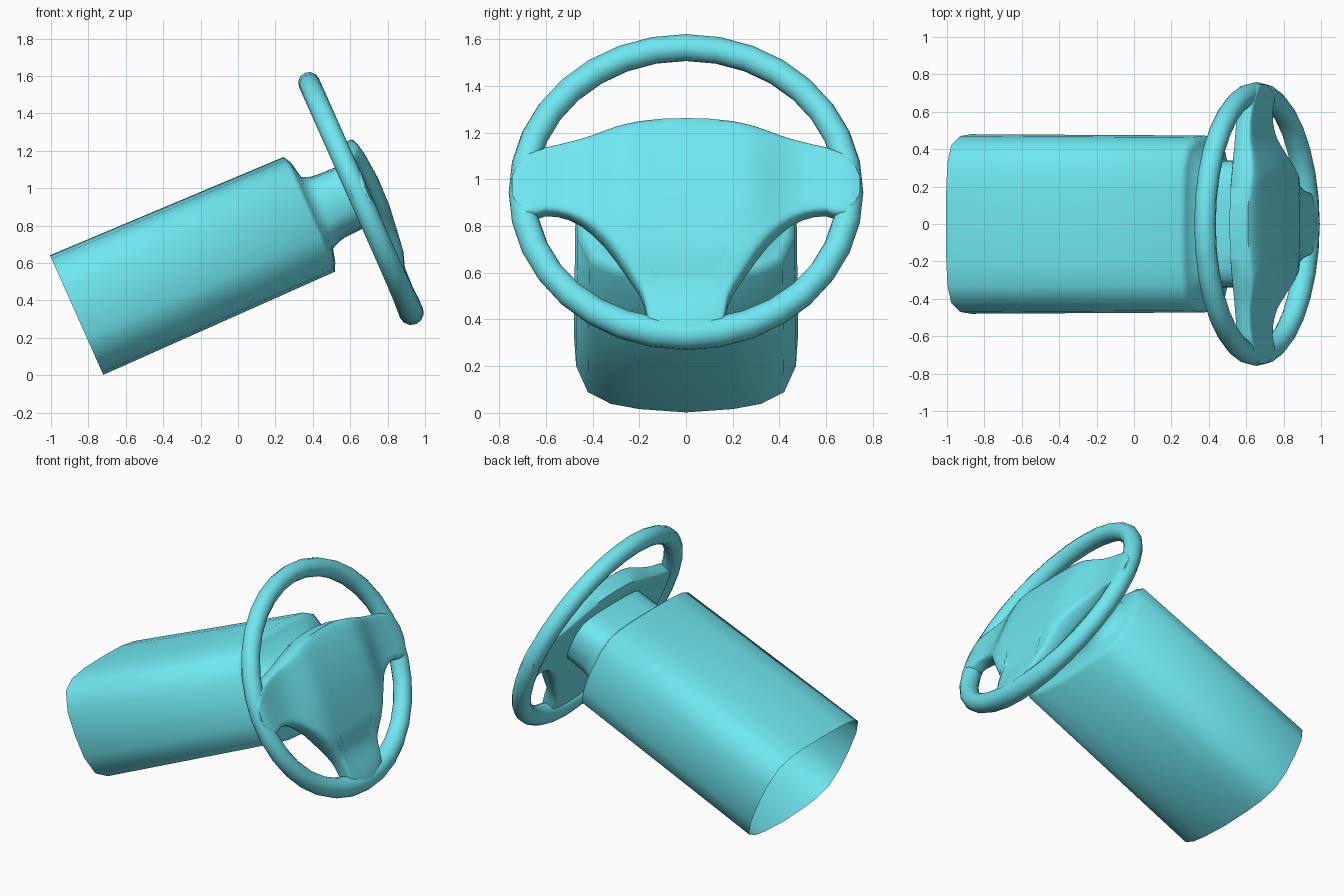
import bpy, bmesh
from math import sin, cos, pi, radians
from mathutils import Vector

if "Cube" in bpy.data.objects:
    bpy.data.objects.remove(bpy.data.objects["Cube"])

TILT = radians(24)
CENTRE = Vector((0.655, 0, 0.945))
AXIS = Vector((cos(TILT), 0, sin(TILT)))      # along the column, toward the driver
UP = Vector((-sin(TILT), 0, cos(TILT)))       # up within the wheel plane

teal = bpy.data.materials.new("teal")
teal.diffuse_color = (.16, .80, .88, 1)
teal.use_nodes = True
teal.node_tree.nodes["Principled BSDF"].inputs["Base Color"].default_value = teal.diffuse_color


def place(u, y, v):
    return CENTRE + AXIS * u + UP * v + Vector((0, y, 0))


def loft(name, rings, cyclic=False, caps=False, angle=40):
    """Skin closed rings of (u, y, v) points into one smooth object."""
    bm = bmesh.new()
    loops = [[bm.verts.new(place(*p)) for p in ring] for ring in rings]
    pairs = list(zip(loops, loops[1:]))
    if cyclic:
        pairs.append((loops[-1], loops[0]))
    for a, b in pairs:
        n = len(a)
        for i in range(n):
            j = (i + 1) % n
            bm.faces.new((a[i], a[j], b[j], b[i]))
    if caps:
        bm.faces.new(loops[0])
        bm.faces.new(loops[-1])
    bmesh.ops.recalc_face_normals(bm, faces=bm.faces)
    mesh = bpy.data.meshes.new(name)
    bm.to_mesh(mesh)
    bm.free()
    mesh.materials.append(teal)
    obj = bpy.data.objects.new(name, mesh)
    bpy.context.collection.objects.link(obj)
    bpy.ops.object.select_all(action='DESELECT')
    obj.select_set(True)
    bpy.context.view_layer.objects.active = obj
    bpy.ops.object.shade_smooth_by_angle(angle=radians(angle))
    return obj


def interp(table, x):
    """Linear lookup in a table of (x, value) sorted by rising x."""
    if x <= table[0][0]:
        return table[0][1]
    for (x0, a), (x1, b) in zip(table, table[1:]):
        if x <= x1:
            return a + (b - a) * (x - x0) / (x1 - x0)
    return table[-1][1]


# Rounded-box section of the column
half = [(0, 1), (.42, .99), (.69, .94), (.875, .81), (.98, .47), (1, .05),
        (.98, -.38), (.875, -.73), (.67, -.885), (.42, -.955), (0, -1)]
section = half + [(-y, n) for y, n in half[-2:0:-1]]


def section_ring(u, width, top, bottom):
    mid, h = (top + bottom) / 2, (top - bottom) / 2
    return [(u, y * width, mid + n * h) for y, n in section]


# Column shroud, open at the back, chamfered at the front and necking into the stem
loft("column_and_stem", [section_ring(*r) for r in (
    (-1.64, .48, .398, -.302), (-.285, .473, .37, -.302),
    (-.263, .44, .33, -.26), (-.243, .36, .235, -.185),
    (-.2, .345, .216, -.166), (-.16, .34, .21, -.157),
    (-.06, .34, .207, -.153), (0, .34, .207, -.153))], angle=70)

# Wheel rim: round tube, thickening a little at the bottom
SEG, SIDES = 32, 12
rim = []
for i in range(SEG):
    a = 2 * pi * i / SEG
    grow = max(0, -sin(a)) ** 6
    tube = .058 + .009 * grow
    ring = []
    for k in range(SIDES):
        b = 2 * pi * k / SIDES
        d = tube * cos(b) - .009 * grow
        ring.append((tube * sin(b), (.701 + d) * cos(a), (.677 + d) * sin(a)))
    rim.append(ring)
loft("wheel_rim", rim, cyclic=True, angle=60)

# Hub and spokes: one padded plate lofted across the wheel, running over the rim
top_edge = [(0, .308), (.1, .305), (.2, .293), (.3, .268), (.4, .237),
            (.52, .208), (.63, .182), (.68, .165), (.72, .12), (.745, .06)]
low_edge = [(0, -.715), (.05, -.713), (.1, -.708), (.15, -.69), (.17, -.58),
            (.18, -.53), (.2, -.478), (.25, -.4), (.3, -.325), (.35, -.255),
            (.4, -.2), (.45, -.155), (.5, -.127), (.55, -.112), (.6, -.108),
            (.63, -.12), (.68, -.13), (.72, -.09), (.745, -.03)]
pad_height = [(-.72, .05), (-.68, .069), (-.6, .066), (-.52, .06), (-.46, .059),
              (-.41, .068), (-.36, .093), (-.257, .107), (-.1, .126),
              (.06, .13), (.2, .118), (.31, .1)]
spoke_height = [(.4, .066), (.55, .055), (.63, .056), (.70, .061), (.75, .044)]
edge_round = [(0, .5), (.02, .8), (.05, .95), (.1, 1)]
steps = [0, .02, .05, .1, .18, .27, .36, .45, .54, .6, .66, .71, .76, .81,
         .86, .9, .95, .98, 1]


def front_height(y, v):
    s = min(max((abs(y) - .24) / .24, 0), 1)
    s = s * s * (3 - 2 * s)
    pad = interp(pad_height, v)
    if v < -.55:                               # sink the foot's flanks into the rim
        pad -= .02 * (y / .16) ** 2 * min((-.55 - v) / .1, 1)
    return pad * (1 - s) + interp(spoke_height, abs(y)) * s


def hub_ring(y):
    top, low = interp(top_edge, abs(y)), interp(low_edge, abs(y))
    front, back = [], []
    for t in steps:
        v = top + (low - top) * t
        f, g = front_height(y, v), -.034
        mid, r = (f + g) / 2, interp(edge_round, min(t, 1 - t))
        if t < .5 and abs(y) < .62:            # crisper upper edge
            r = .6 + .4 * r
        front.append((mid + (f - mid) * r, y, v))
        back.append((mid + (g - mid) * r, y, v))
    return front + back[::-1]


ys = [p[0] for p in low_edge]
loft("hub_and_spokes", [hub_ring(y) for y in [-y for y in ys[:0:-1]] + ys],
     caps=True, angle=60)
